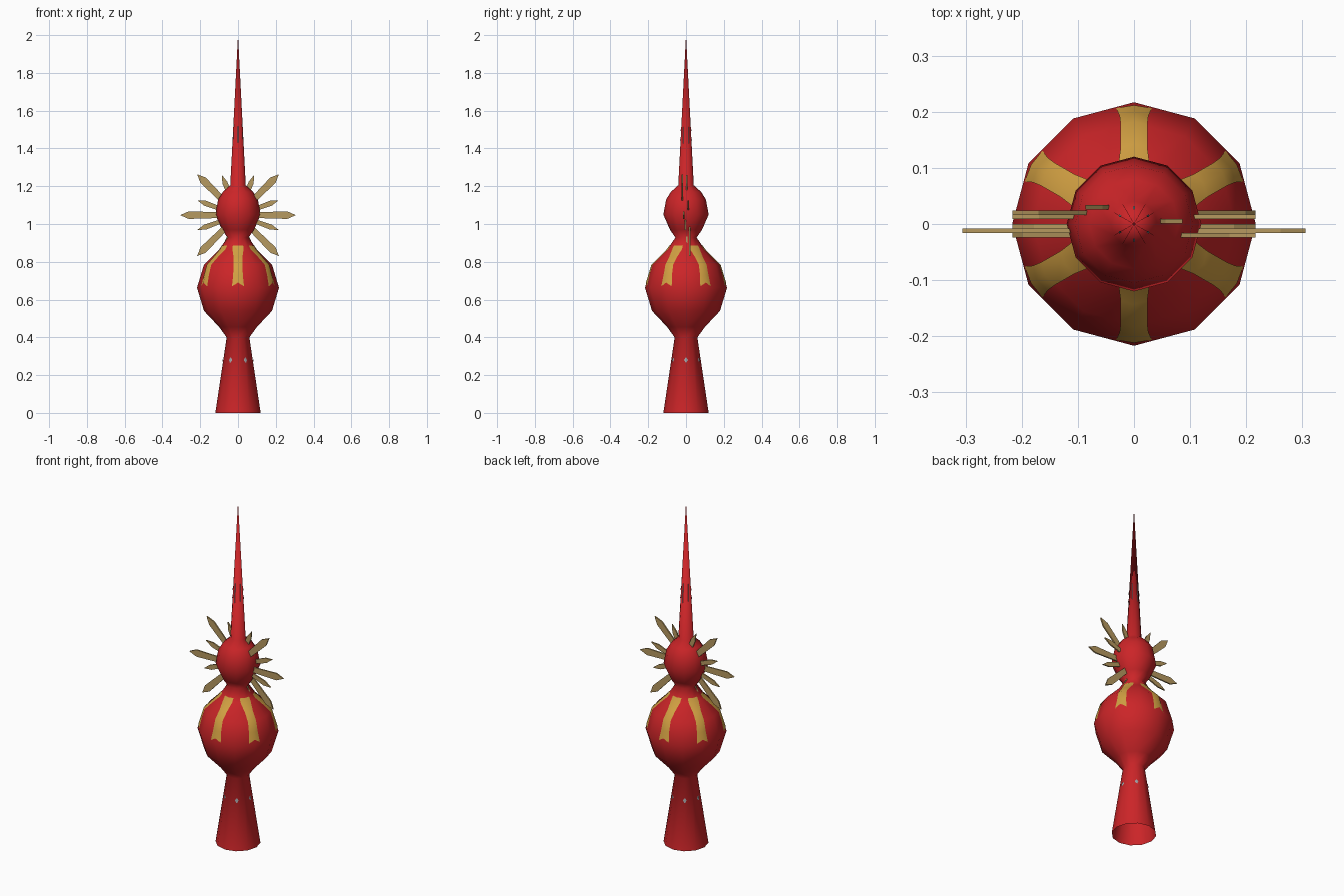
import bpy, bmesh
from math import cos, sin, pi, radians
from mathutils import Matrix

if "Cube" in bpy.data.objects:
    bpy.data.objects.remove(bpy.data.objects["Cube"], do_unlink=True)

SIDES = 12
STEP = 2 * pi / SIDES
CENTRE_Z = 1.047


def material(name, rgb):
    m = bpy.data.materials.new(name)
    m.use_nodes = True
    m.diffuse_color = (*rgb, 1)
    m.node_tree.nodes["Principled BSDF"].inputs["Base Color"].default_value = (*rgb, 1)
    return m


red = material("red glass", (0.6, 0.018, 0.021))
gold = material("gold paint", (0.64, 0.35, 0.055))
brass = material("pale brass", (0.47, 0.32, 0.115))
silver = material("silver fleck", (0.35, 0.35, 0.37))


def make_object(name, bm, mat, smooth=False):
    mesh = bpy.data.meshes.new(name)
    bmesh.ops.recalc_face_normals(bm, faces=bm.faces)
    for f in bm.faces:
        f.smooth = smooth
    bm.to_mesh(mesh)
    bm.free()
    mesh.materials.append(mat)
    ob = bpy.data.objects.new(name, mesh)
    bpy.context.collection.objects.link(ob)
    return ob


# Turned body: flared open foot, large bulb, neck, small ball and spike
PROFILE = [(0.12, 0), (0.06, 0.4), (0.1, 0.455), (0.18, 0.54), (0.217, 0.663),
           (0.18, 0.785), (0.1, 0.865), (0.056, 0.928), (0.085, 0.97),
           (0.12, 1.05), (0.105, 1.13), (0.08, 1.17), (0.041, 1.205), (0, 2)]

bm = bmesh.new()
verts = [bm.verts.new((r, 0, z)) for r, z in PROFILE]
edges = [bm.edges.new(pair) for pair in zip(verts, verts[1:])]
bmesh.ops.spin(bm, geom=verts + edges, cent=(0, 0, 0), axis=(0, 0, 1),
               angle=2 * pi, steps=SIDES)
bmesh.ops.remove_doubles(bm, verts=bm.verts, dist=0.0005)
make_object("topper_body", bm, red, True)


def radius_at(z):
    for (r0, z0), (r1, z1) in zip(PROFILE, PROFILE[1:]):
        if z0 <= z <= z1:
            return r0 + (r1 - r0) * (z - z0) / (z1 - z0)
    return 0


# Thin painted patches that hug the faceted body
def patch(name, angle, rows, mat, lift=0.003):
    bm = bmesh.new()
    grid = []
    for z, half in rows:
        r = radius_at(z)
        row = []
        for side in (-1, 0, 1):
            a = angle + side * half / r
            flat = r * cos(STEP / 2) / cos(a % STEP - STEP / 2) + lift
            # the outer corners may hang lower to form a swallowtail
            row.append(bm.verts.new((flat * cos(a), flat * sin(a), z)))
        grid.append(row)
    for lower, upper in zip(grid, grid[1:]):
        for i in range(2):
            bm.faces.new((lower[i], lower[i + 1], upper[i + 1], upper[i]))
    return make_object(name, bm, mat, True)


STRIPE = [(0.69, 0.032), (0.73, 0.026), (0.785, 0.024), (0.825, 0.024),
          (0.865, 0.03), (0.885, 0.028)]
for k in range(6):
    a = radians(30 + 60 * k)
    stripe = patch(f"bulb_stripe_{k + 1}", a, STRIPE, gold)
    for i in (0, 2):
        stripe.data.vertices[i].co.z -= 0.02
        stripe.data.vertices[i].co.x *= 1.015
        stripe.data.vertices[i].co.y *= 1.015
    patch(f"foot_fleck_{k + 1}", a + STEP,
          [(0.268, 0.003), (0.28, 0.01), (0.292, 0.003)], silver)
    patch(f"spike_streak_{k + 1}", a,
          [(1.42, 0.001), (1.47, 0.002), (1.53, 0.001)], silver, 0.002)


# Flat pointed rays fanned around the ball, each on its own layer
def ray(name, degrees, reach, half, y):
    outline = [(0.05, -half * 0.7), (reach - 0.045, -half), (reach, 0),
               (reach - 0.045, half), (0.05, half * 0.7)]
    bm = bmesh.new()
    face = bm.faces.new([bm.verts.new((x, -0.004, z)) for x, z in outline])
    out = bmesh.ops.extrude_face_region(bm, geom=[face])
    top = [v for v in out["geom"] if isinstance(v, bmesh.types.BMVert)]
    bmesh.ops.translate(bm, verts=top, vec=(0, 0.008, 0))
    spin = Matrix.Rotation(-radians(degrees), 4, "Y")
    bmesh.ops.transform(bm, matrix=Matrix.Translation((0, y, CENTRE_Z)) @ spin,
                        verts=bm.verts)
    make_object(name, bm, brass)


LONG, SHORT = (0.306, 0.02), (0.23, 0.014)
FAN = [(0, LONG, -0.012, -0.012), (45, LONG, -0.02, 0.02),
       (-45, LONG, 0.02, -0.02), (20, SHORT, 0.013, 0.013),
       (-20, SHORT, -0.004, -0.004), (68, SHORT, 0.005, 0.03),
       (-68, SHORT, 0.005, -0.005)]
for i, (deg, (reach, half), y_left, y_right) in enumerate(FAN):
    ray(f"left_ray_{i + 1}", deg, reach, half, y_left)
    ray(f"right_ray_{i + 1}", 180 - deg, reach, half, y_right)
ray("upper_ray", 90, *LONG, 0)
